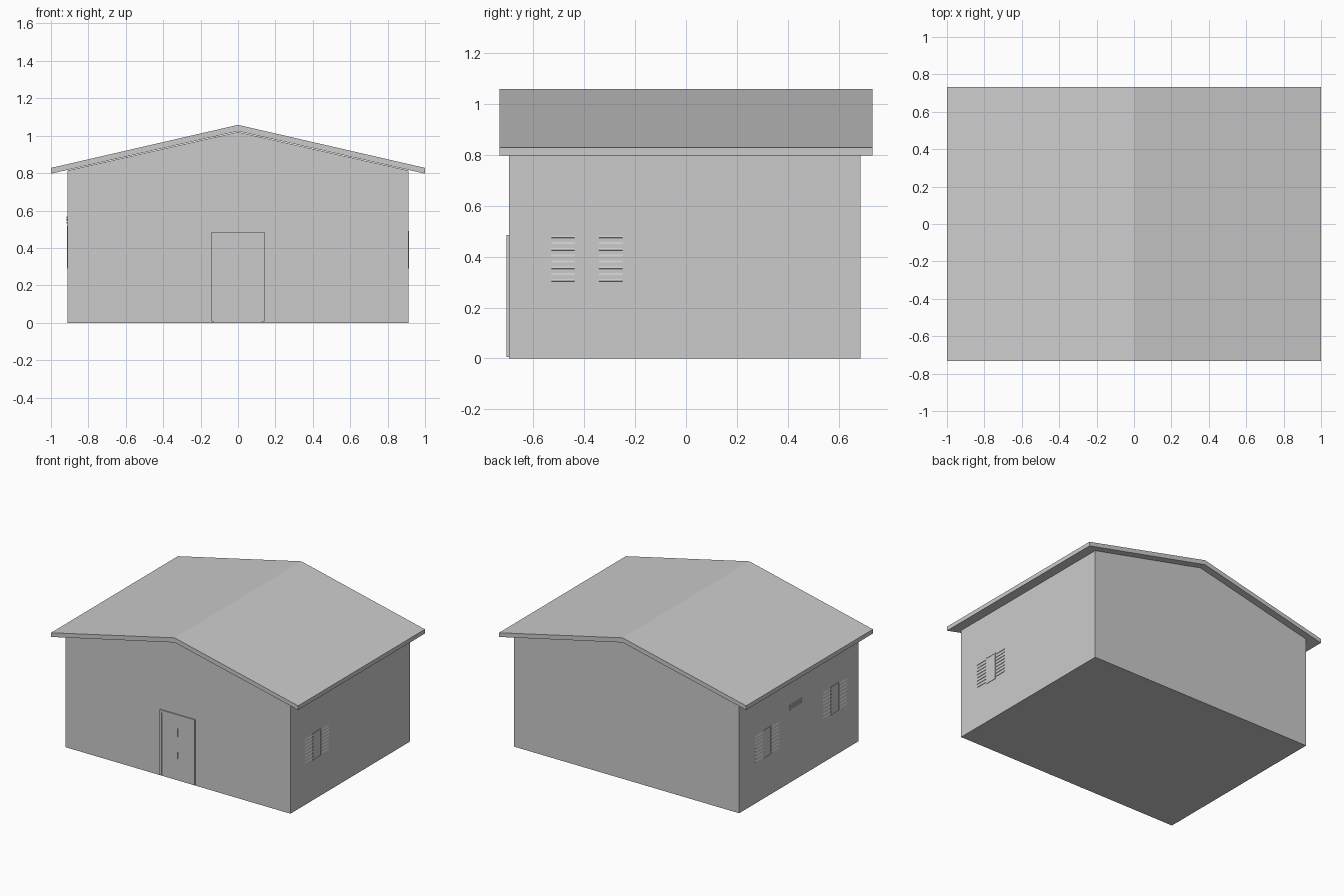
import bpy, math

if "Cube" in bpy.data.objects:
    bpy.data.objects.remove(bpy.data.objects["Cube"])

WALL_X, Y0, Y1 = 0.911, -0.695, 0.686


def mesh(name, verts, faces):
    me = bpy.data.meshes.new(name)
    me.from_pydata(verts, [], faces)
    ob = bpy.data.objects.new(name, me)
    bpy.context.collection.objects.link(ob)
    return ob


def extrude_profile(name, profile, y0, y1):
    """Extrude an (x, z) outline, counter-clockwise from the front, along y."""
    n = len(profile)
    verts = [(x, y, z) for y in (y0, y1) for x, z in profile]
    faces = [tuple(range(n)), tuple(reversed(range(n, 2 * n)))]
    faces += [(i, i + n, (i + 1) % n + n, (i + 1) % n) for i in range(n)]
    return mesh(name, verts, faces)


def box(name, x, y, z, tilt=0):
    """Box from (min, max) ranges, optionally tilted around y."""
    bpy.ops.mesh.primitive_cube_add(size=1, location=[sum(r) / 2 for r in (x, y, z)],
                                    rotation=(0, tilt, 0))
    ob = bpy.context.object
    ob.name = name
    ob.scale = [r[1] - r[0] for r in (x, y, z)]
    return ob


# gabled wall body
extrude_profile("walls", [(-WALL_X, 0), (WALL_X, 0), (WALL_X, 0.814),
                          (0, 1.02), (-WALL_X, 0.814)], Y0, Y1)

# overhanging roof slab
extrude_profile("roof", [(-1, 0.797), (0, 1.024), (1, 0.797),
                         (1, 0.828), (0, 1.058), (-1, 0.828)], -0.733, 0.733)

# door frame, leaf and centre pulls
extrude_profile("door_frame", [(-0.143, 0.006), (-0.128, 0.006), (-0.128, 0.467), (0.126, 0.467),
                               (0.126, 0.006), (0.141, 0.006), (0.141, 0.484), (-0.143, 0.484)],
                -0.704, Y0 + 0.002)
box("door_leaf", (-0.128, 0.126), (-0.698, -0.690), (0.006, 0.467))
for z0, z1 in ((0.16, 0.21), (0.32, 0.38)):
    box("door_pull", (-0.001, 0.001), (-0.703, -0.696), (z0, z1))


def window(side, yc, z0, z1):
    """Narrow pane with a thin frame, flanked by louvred shutters."""
    face = side * WALL_X
    span = lambda a, b: tuple(sorted((face + side * a, face + side * b)))
    half, rim = 0.048, 0.007
    box("window_pane", span(-0.004, 0.001), (yc - half, yc + half), (z0, z1))
    for s in (-1, 1):
        edge = sorted((yc + s * half, yc + s * (half - rim)))
        box("window_frame_side", span(-0.004, 0.003), edge, (z0, z1))
        # louvre slats of this shutter
        ys = sorted((yc + s * half, yc + s * 0.139))
        count = 8
        for i in range(count):
            z = z0 + 0.02 + i * (z1 - z0 - 0.03) / (count - 1)
            box("shutter_slat", span(-0.003, 0.0005), ys, (z - 0.007, z + 0.007),
                -side * math.radians(20))
    for a, b in ((z0, z0 + rim), (z1 - rim, z1)):
        box("window_frame_rail", span(-0.004, 0.003), (yc - half, yc + half), (a, b))


window(1, -0.389, 0.29, 0.49)
window(-1, -0.42, 0.31, 0.52)
window(-1, 0.365, 0.29, 0.50)

# small vent between the left windows
for z in (0.535, 0.549, 0.563):
    box("vent_slat", (-0.916, -0.908), (-0.035, 0.105), (z - 0.005, z + 0.005))
